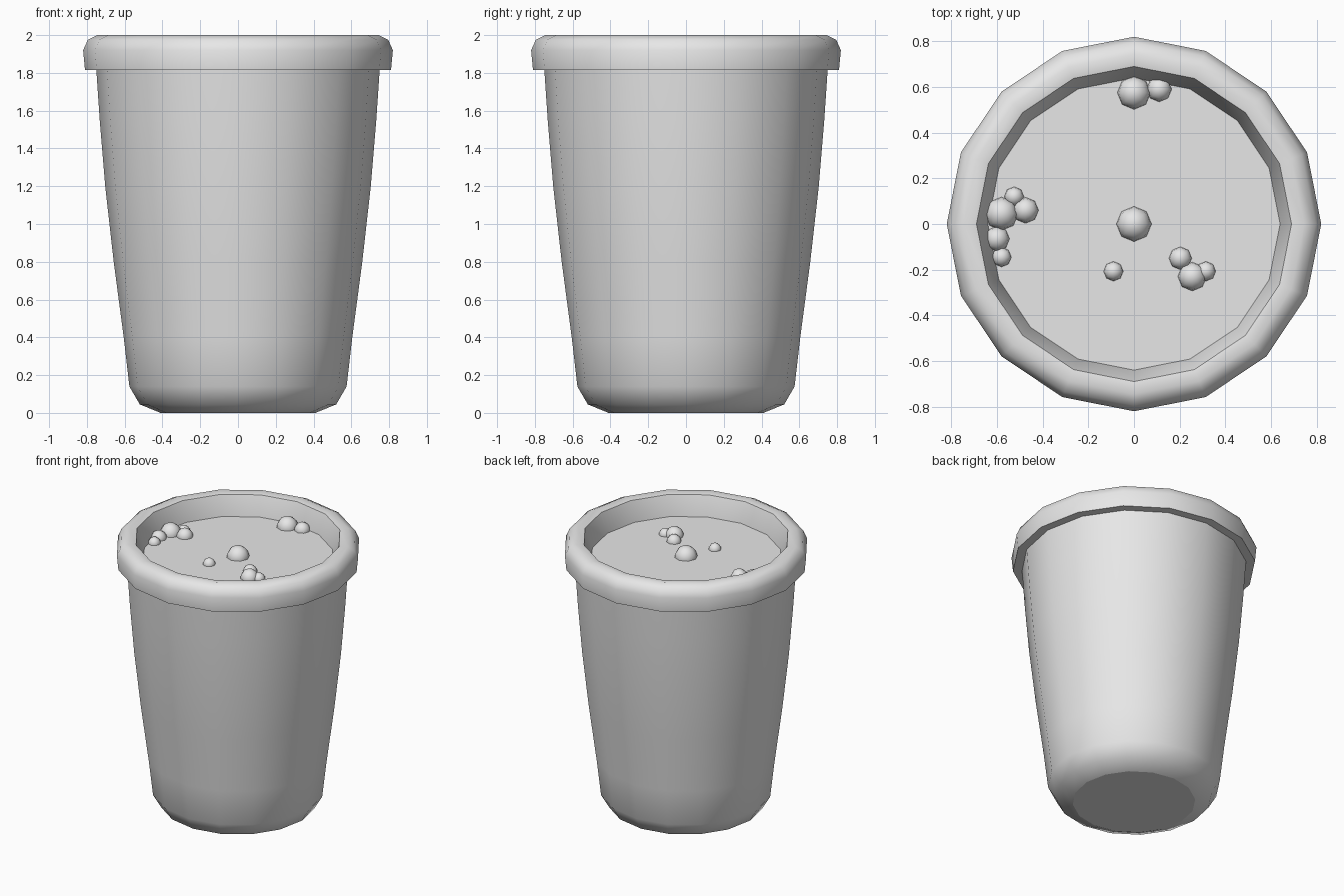
import bpy, bmesh, math

if "Cube" in bpy.data.objects:
    bpy.data.objects.remove(bpy.data.objects["Cube"])

SIDES = 16
LEVEL = 1.85  # height of the drink surface


def material(name, rgb):
    m = bpy.data.materials.new(name)
    m.diffuse_color = (*rgb, 1)
    m.use_nodes = True
    m.node_tree.nodes["Principled BSDF"].inputs["Base Color"].default_value = m.diffuse_color
    return m


GREY = material("plain_grey", (0.8, 0.8, 0.8))


def finish(name, bm):
    bmesh.ops.recalc_face_normals(bm, faces=bm.faces)
    mesh = bpy.data.meshes.new(name)
    bm.to_mesh(mesh)
    bm.free()
    obj = bpy.data.objects.new(name, mesh)
    bpy.context.collection.objects.link(obj)
    mesh.materials.append(GREY)
    bpy.ops.object.select_all(action="DESELECT")
    obj.select_set(True)
    bpy.context.view_layer.objects.active = obj
    bpy.ops.object.shade_smooth_by_angle(angle=math.radians(50))
    # large end caps stay flat
    for p in mesh.polygons:
        if len(p.vertices) > 4:
            p.use_smooth = False
    return obj


def lathe(name, profile):
    """Turn (radius, z) points round the z axis and cap both ends."""
    bm = bmesh.new()
    rings = []
    for r, z in profile:
        angles = [math.tau * i / SIDES for i in range(SIDES)]
        rings.append([bm.verts.new((r * math.cos(a), r * math.sin(a), z)) for a in angles])
    for a, b in zip(rings, rings[1:]):
        for i in range(SIDES):
            j = (i + 1) % SIDES
            bm.faces.new((a[i], a[j], b[j], b[i]))
    bm.faces.new(rings[0])
    bm.faces.new(rings[-1])
    return finish(name, bm)


# Cup: rounded foot, tapered wall, rolled rim, inner wall and floor
lathe("cup", [
    (0.41, 0.0), (0.52, 0.045), (0.575, 0.14), (0.605, 0.4), (0.658, 0.8),
    (0.703, 1.2), (0.732, 1.55), (0.75, 1.815),
    (0.81, 1.815), (0.82, 1.92), (0.795, 1.975), (0.745, 2.0), (0.69, 1.99),
    (0.64, LEVEL), (0.55, 0.4), (0.5, 0.12),
])

# Drink surface
lathe("drink", [(0.635, LEVEL - 0.03), (0.641, LEVEL)])

# Bubbles floating half out of the drink: x, y, radius
bubbles = [
    (0, 0, 0.077), (-0.09, -0.207, 0.043),
    (0.203, -0.15, 0.05), (0.255, -0.23, 0.063), (0.315, -0.207, 0.043),
    (0, 0.575, 0.073), (0.11, 0.59, 0.055),
    (-0.58, 0.045, 0.073), (-0.475, 0.06, 0.057), (-0.525, 0.12, 0.043),
    (-0.6, -0.065, 0.055), (-0.58, -0.145, 0.043),
]
for x, y, r in bubbles:
    bm = bmesh.new()
    bmesh.ops.create_uvsphere(bm, u_segments=8, v_segments=8, radius=r)
    finish("bubble", bm).location = (x, y, LEVEL)
